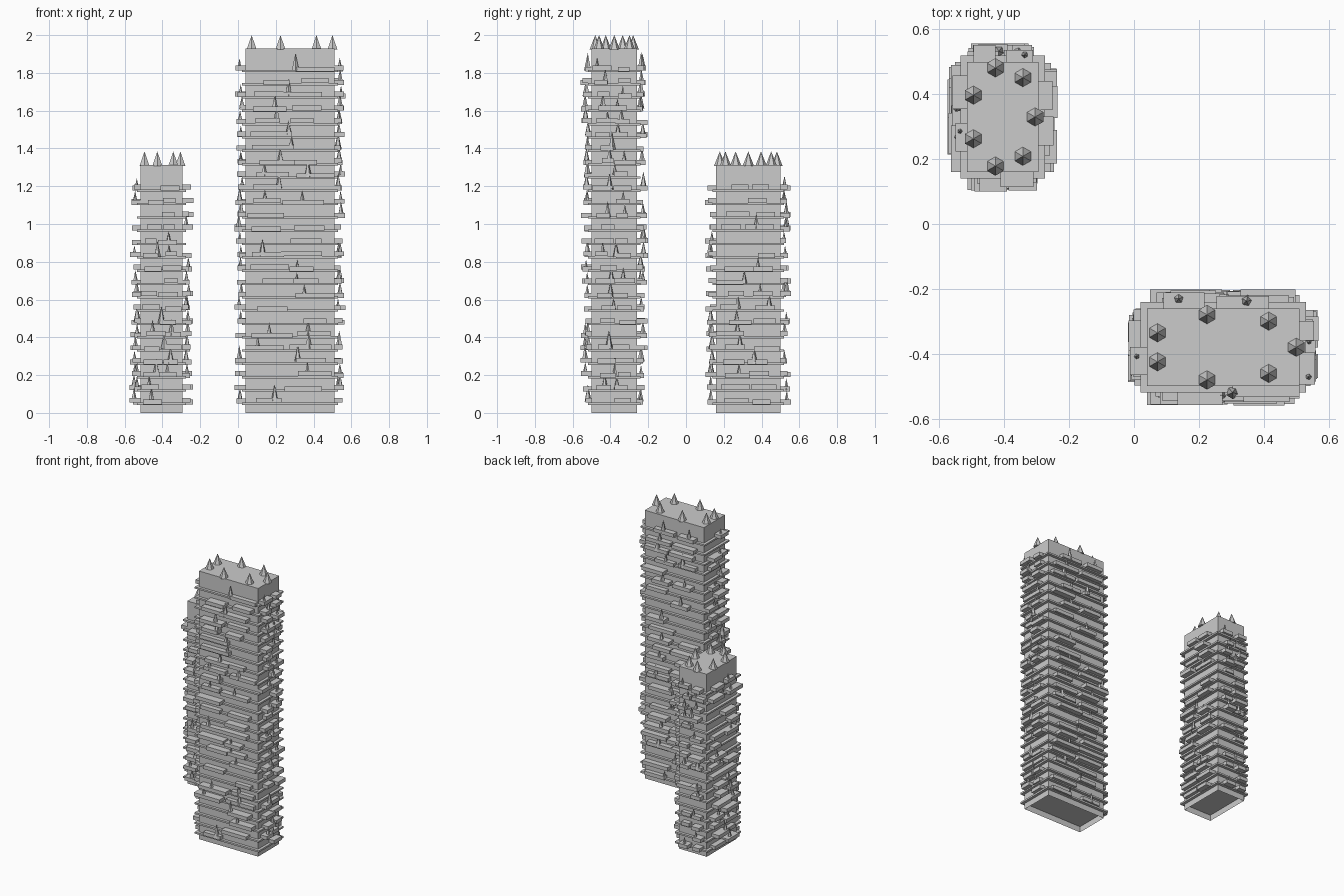
import bpy, bmesh, math, random
from mathutils import Matrix, Vector

if "Cube" in bpy.data.objects:
    bpy.data.objects.remove(bpy.data.objects["Cube"])

random.seed(7)
STEP, Z0, SLAB = 0.0705, 0.042, 0.012


def add_box(bm, x0, x1, y0, y1, z0, z1):
    m = Matrix.Translation(((x0 + x1) / 2, (y0 + y1) / 2, (z0 + z1) / 2))
    m = m @ Matrix.Diagonal((x1 - x0, y1 - y0, z1 - z0, 1))
    return bmesh.ops.create_cube(bm, size=1, matrix=m)["verts"]


def add_cone(bm, x, y, z, r, h, sides):
    rot = Matrix.Rotation(random.uniform(0, 6.28) if sides == 5 else 0, 4, "Z")
    bmesh.ops.create_cone(bm, cap_ends=True, segments=sides, radius1=r, radius2=0,
                          depth=h, matrix=Matrix.Translation((x, y, z + h / 2)) @ rot)


def finish(bm, name):
    me = bpy.data.meshes.new(name)
    bm.to_mesh(me)
    bm.free()
    bpy.context.collection.objects.link(bpy.data.objects.new(name, me))


def tower(name, cx, cy, hx, hy, height, floors, roof_r):
    # core walls, open underneath
    bm = bmesh.new()
    add_box(bm, cx - hx, cx + hx, cy - hy, cy + hy, 0, height)
    bm.normal_update()
    bmesh.ops.delete(bm, geom=[f for f in bm.faces if f.normal.z < -0.5], context="FACES")
    finish(bm, name + "_core")

    slabs, balconies, trees = bmesh.new(), bmesh.new(), bmesh.new()
    for i in range(floors):
        z = Z0 + i * STEP
        # floor slab
        add_box(slabs, cx - hx - 0.02, cx + hx + 0.02, cy - hy - 0.02, cy + hy + 0.02, z, z + SLAB)
        # staggered planter balconies on all four sides, each with trees
        for axis in (0, 1):
            half, out = (hx, hy) if axis == 0 else (hy, hx)
            for sign in (-1, 1):
                for part in (-1, 1):
                    if random.random() < 0.2:
                        continue
                    length = half * random.uniform(0.5, 0.95)
                    mid = part * half * random.uniform(0.25, 0.6)
                    a = max(mid - length / 2, -half)
                    b = min(mid + length / 2, half)
                    depth = random.uniform(0.03, 0.06)
                    zb = z + random.choice((0.002, 0.008, 0.012))
                    o0, o1 = sorted((sign * (out - 0.005), sign * (out + depth)))
                    top = zb + 0.026
                    if axis == 0:
                        add_box(balconies, cx + a, cx + b, cy + o0, cy + o1, zb, top)
                    else:
                        add_box(balconies, cx + o0, cx + o1, cy + a, cy + b, zb, top)
                    if random.random() < 0.5:
                        t = random.uniform(a * 0.7, b * 0.7) if a * b < 0 else random.uniform(a, b) * 0.8
                        o = sign * (out + depth * 0.6)
                        px, py = (cx + t, cy + o) if axis == 0 else (cx + o, cy + t)
                        h = random.uniform(0.055, 0.095)
                        add_cone(trees, px, py, top - 0.02, h * 0.22, h, 5)
    finish(slabs, name + "_floor_slabs")
    finish(balconies, name + "_balconies")
    finish(trees, name + "_balcony_trees")

    # ring of roof trees
    bm = bmesh.new()
    for k in range(7):
        t = 2 * math.pi * k / 7
        add_cone(bm, cx + roof_r[0] * math.cos(t), cy + roof_r[1] * math.sin(t),
                 height - 0.004, 0.03, 0.076, 6)
    finish(bm, name + "_roof_trees")


tower("tall_tower", 0.275, -0.38, 0.235, 0.12, 1.928, 26, (0.225, 0.103))
tower("short_tower", -0.405, 0.33, 0.11, 0.17, 1.312, 17, (0.1, 0.155))
